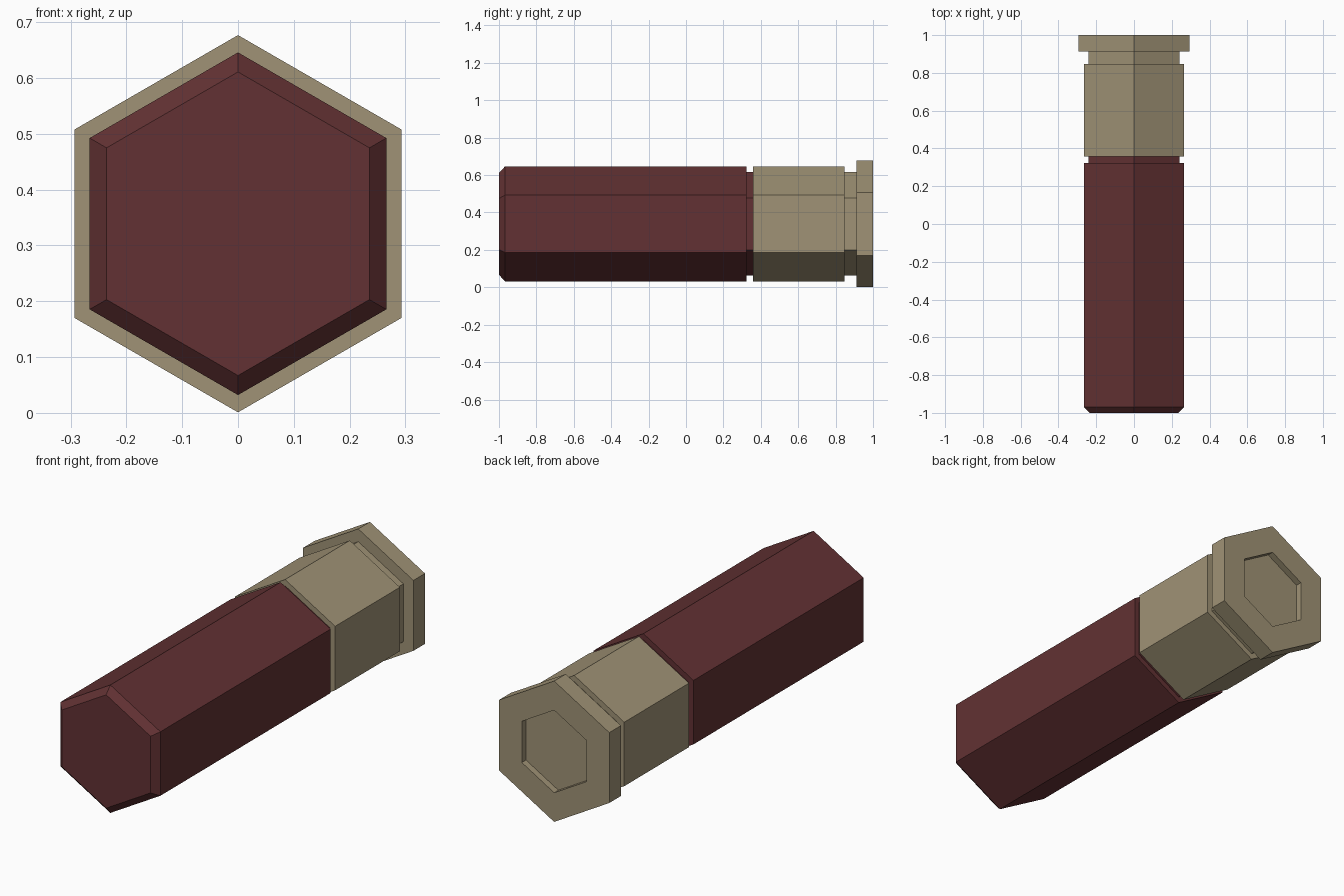
import bpy, bmesh, math

if "Cube" in bpy.data.objects:
    bpy.data.objects.remove(bpy.data.objects["Cube"])

CZ = 0.339  # height of the long axis


def material(name, rgb):
    m = bpy.data.materials.new(name)
    m.diffuse_color = (*rgb, 1)
    m.use_nodes = True
    m.node_tree.nodes["Principled BSDF"].inputs["Base Color"].default_value = m.diffuse_color
    return m


def hex_lathe(name, profile, mat):
    """Six-sided solid along y from (y, corner radius) pairs, capped at both ends."""
    bm = bmesh.new()
    rings = []
    for y, r in profile:
        rings.append([bm.verts.new((r * math.sin(i * math.pi / 3), y,
                                    CZ + r * math.cos(i * math.pi / 3)))
                      for i in range(6)])
    for a, b in zip(rings, rings[1:]):
        for i in range(6):
            j = (i + 1) % 6
            bm.faces.new((a[i], a[j], b[j], b[i]))
    bm.faces.new(rings[0])
    bm.faces.new(rings[-1])
    bmesh.ops.recalc_face_normals(bm, faces=bm.faces)
    me = bpy.data.meshes.new(name)
    bm.to_mesh(me)
    bm.free()
    me.materials.append(mat)
    ob = bpy.data.objects.new(name, me)
    bpy.context.collection.objects.link(ob)
    return ob


red = material("dark red plastic", (0.122, 0.031, 0.033))
brass = material("dull brass", (0.35, 0.29, 0.18))

# Red tube with chamfered nose and a neck that meets the brass
hex_lathe("tube", [(-1, 0.272), (-0.968, 0.307), (0.323, 0.307),
                   (0.323, 0.277), (0.357, 0.277)], red)

# Brass base: sleeve, groove, wide rim and recessed hexagon in the end
hex_lathe("base", [(0.357, 0.307), (0.848, 0.307), (0.848, 0.277),
                   (0.912, 0.277), (0.912, 0.338), (1.0, 0.338),
                   (1.0, 0.198), (0.968, 0.198)], brass)
